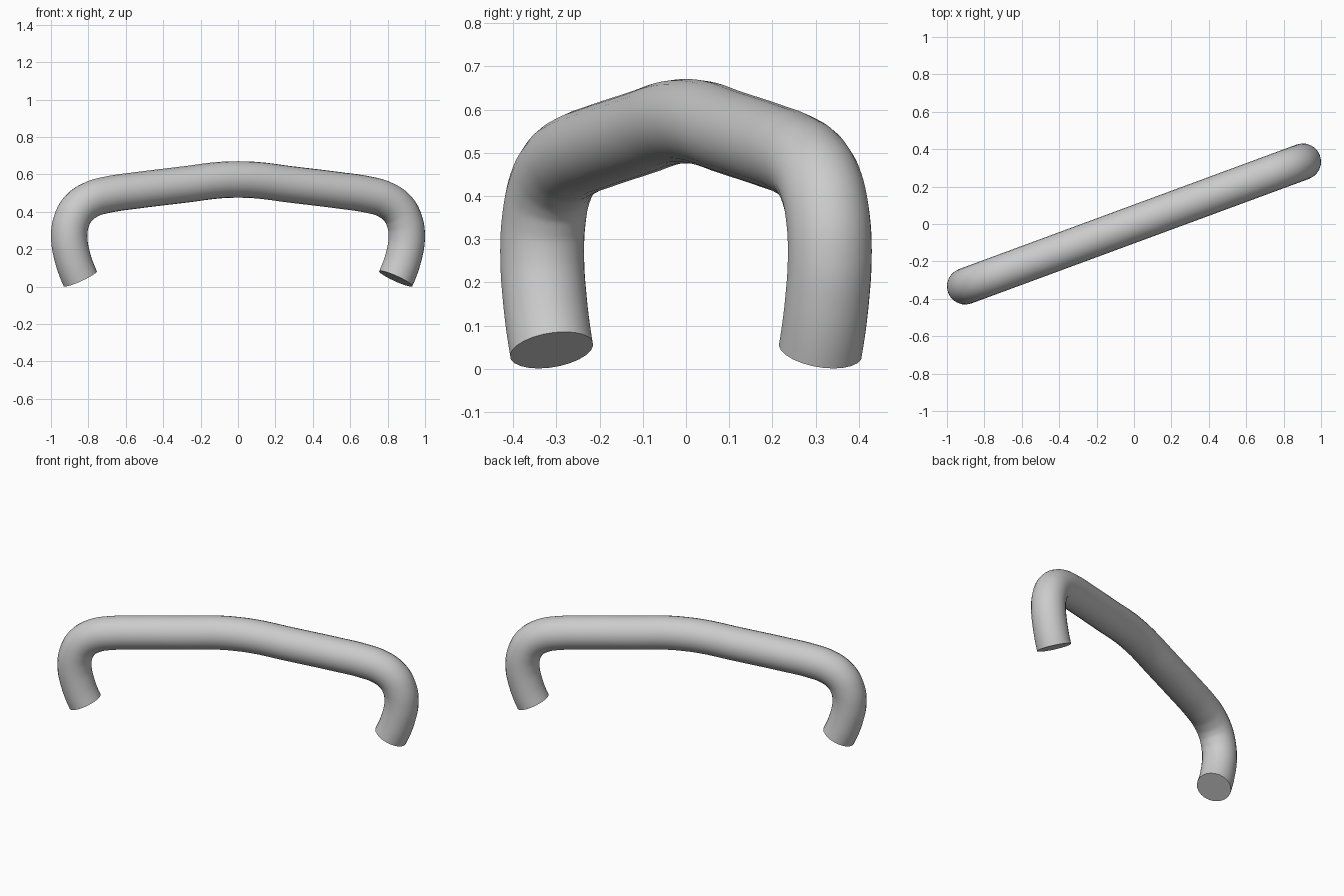
import bpy
import math
from mathutils import Vector

cube = bpy.data.objects.get("Cube")
if cube:
    bpy.data.objects.remove(cube, do_unlink=True)

RADIUS = 0.0975
TURN = math.radians(20.25)      # the bar's plane is turned about z
END_TILT = math.radians(25.8)   # lean of the two cut ends

# Half of the centreline, from foot to crown: distance along the bar, height
half = [(0.899, 0.043), (0.944, 0.16), (0.962, 0.27), (0.949, 0.35),
        (0.911, 0.416), (0.837, 0.466), (0.736, 0.493), (0.576, 0.515),
        (0.288, 0.548), (0.11, 0.569)]
path = [(-s, z) for s, z in half] + [(0, 0.573)] + half[::-1]


def place(s, z):
    return Vector((s * math.cos(TURN), s * math.sin(TURN), z))


# Bent tube along the mirrored centreline
curve = bpy.data.curves.new("handle_path", "CURVE")
curve.dimensions = "3D"
curve.resolution_u = 6
curve.bevel_depth = RADIUS
curve.bevel_resolution = 10
curve.use_fill_caps = True
spline = curve.splines.new("BEZIER")
spline.bezier_points.add(len(path) - 1)
for point, (s, z) in zip(spline.bezier_points, path):
    point.co = place(s, z)
    point.handle_left_type = point.handle_right_type = "AUTO"

# Lean the ends inwards so the cut faces are tilted
for index, side in ((0, -1), (-1, 1)):
    point = spline.bezier_points[index]
    up = place(side * math.sin(END_TILT), math.cos(END_TILT)) * 0.04
    if side > 0:
        up = -up
    point.handle_left_type = point.handle_right_type = "FREE"
    point.handle_right = point.co + up
    point.handle_left = point.co - up

handle = bpy.data.objects.new("handle", curve)
bpy.context.collection.objects.link(handle)

# Plain grey finish
grey = bpy.data.materials.new("grey")
grey.use_nodes = True
colour = (0.6, 0.6, 0.6, 1)
grey.diffuse_color = colour
for node in grey.node_tree.nodes:
    if node.type == "BSDF_PRINCIPLED":
        node.inputs["Base Color"].default_value = colour
curve.materials.append(grey)

# Turn into a mesh with smooth sides and sharp cut ends
bpy.ops.object.select_all(action="DESELECT")
handle.select_set(True)
bpy.context.view_layer.objects.active = handle
bpy.ops.object.convert(target="MESH")
bpy.ops.object.shade_smooth_by_angle(angle=math.radians(40))
